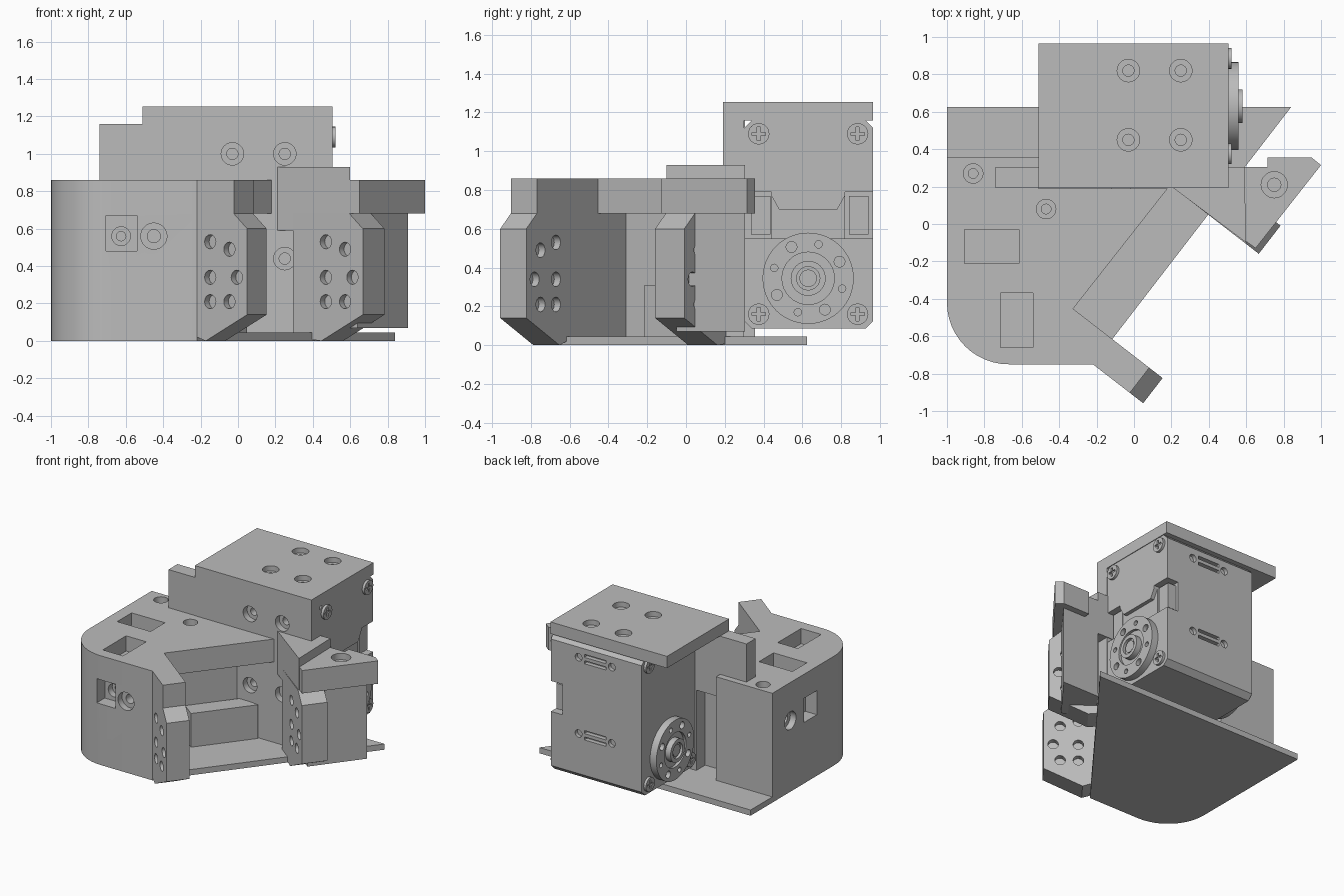
import bpy, bmesh, math
from mathutils import Matrix, Vector

cube = bpy.data.objects.get("Cube")
if cube:
    bpy.data.objects.remove(cube)

grey = bpy.data.materials.new("plain grey")
grey.use_nodes = True
COLOUR = (0.5, 0.5, 0.5, 1)
grey.diffuse_color = COLOUR
grey.node_tree.nodes["Principled BSDF"].inputs["Base Color"].default_value = COLOUR

# Slanted frame of the opening: u runs outward, d runs along the slanted edge
D = Vector((0.612, 0.791, 0))
U = Vector((0.791, -0.612, 0))
CORNER = Vector((-0.22, -0.75, 0))
X, Y, Z = Vector((1, 0, 0)), Vector((0, 1, 0)), Vector((0, 0, 1))


def slant(u, d):
    return tuple((CORNER + U * u + D * d).xy)


def finish(name, bm):
    bmesh.ops.recalc_face_normals(bm, faces=bm.faces)
    mesh = bpy.data.meshes.new(name)
    bm.to_mesh(mesh)
    bm.free()
    mesh.materials.append(grey)
    obj = bpy.data.objects.new(name, mesh)
    bpy.context.collection.objects.link(obj)
    return obj


def prism(name, pts, lo, hi, a=X, b=Y, n=Z, origin=Vector()):
    """Extrude a profile in the a/b plane from lo to hi along n."""
    bm = bmesh.new()
    rings = [[bm.verts.new(origin + a * p + b * q + n * h) for p, q in pts] for h in (lo, hi)]
    bm.faces.new(rings[0])
    bm.faces.new(rings[1])
    for i in range(len(pts)):
        j = (i + 1) % len(pts)
        bm.faces.new((rings[0][i], rings[0][j], rings[1][j], rings[1][i]))
    return finish(name, bm)


def box(name, x, y, z):
    return prism(name, [(x[0], y[0]), (x[1], y[0]), (x[1], y[1]), (x[0], y[1])], *z)


def cylinder(name, centre, axis, r, length, sides=32):
    bm = bmesh.new()
    m = Matrix.Translation(centre) @ axis.to_track_quat('Z', 'Y').to_matrix().to_4x4()
    bmesh.ops.create_cone(bm, cap_ends=True, segments=sides, radius1=r, radius2=r,
                          depth=length, matrix=m)
    return finish(name, bm)


def cut(obj, cutters):
    for c in cutters:
        mod = obj.modifiers.new("cut", 'BOOLEAN')
        mod.operation, mod.object, mod.solver = 'DIFFERENCE', c, 'EXACT'
        dg = bpy.context.evaluated_depsgraph_get()
        mesh = bpy.data.meshes.new_from_object(obj.evaluated_get(dg))
        obj.modifiers.clear()
        obj.data = mesh
        bpy.data.objects.remove(c)


def screw_hole(p, axis, r=0.06, deep=0.1):
    """Counterbore with a narrower hole below it, entering along -axis."""
    p = Vector(p)
    return [cylinder("cutter", p, axis, r, deep), cylinder("cutter", p, axis, r * 0.5, deep * 3.6)]


# Base plate and body share the rounded outer corner
arc = [(-0.67 - 0.33 * math.sin(t), -0.42 - 0.33 * math.cos(t))
       for t in [i * math.pi / 24 for i in range(13)]]
outer = arc[::-1]
base = prism("base_plate", outer + [(-0.22, -0.75), (0.84, 0.625), (-1, 0.625)], 0, 0.045)
wall = prism("body_wall", [(-1, 0.355)] + outer + [slant(0, 0), slant(0, 0.17), slant(-0.5, 0.17),
             (-0.14, 0.19), (-0.51, 0.19), (-0.51, 0.355)], 0.045, 0.68)
deck = prism("body_top", [(-1, 0.355)] + outer + [slant(0, 0), slant(0, 0.17), slant(-0.265, 0.17),
             (0.18, 0.19), (-0.51, 0.19), (-0.51, 0.355)], 0.68, 0.86)
deck_cutters = screw_hole((-0.86, 0.27, 0.86), Z, 0.052) + screw_hole((-0.47, 0.08, 0.86), Z, 0.052)
deck_cutters += [box("cutter", (-0.905, -0.615), (-0.21, -0.03), (0.74, 1)),
                 box("cutter", (-0.715, -0.54), (-0.66, -0.37), (0.74, 1))]
cut(deck, deck_cutters)
cut(wall, [box("cutter", (-0.705, -0.54), (-0.8, -0.65), (0.48, 0.67)),
           box("cutter", (-1.1, -0.9), (-0.2, -0.04), (0.48, 0.67))]
    + screw_hole((-0.625, -0.65, 0.56), Y, 0.05)
    + screw_hole((-0.45, -0.75, 0.56), Y, 0.07) + screw_hole((-1, 0.13, 0.56), X, 0.07))
prism("inner_step", [slant(-0.5, 0.4), slant(-0.36, 0.4), slant(-0.36, 0.9), slant(-0.5, 0.82)],
      0.045, 0.31)

# Two fingers facing each other across the opening
HOLES = [(0.09, 0.53), (0.09, 0.34), (0.09, 0.21), (0.22, 0.49), (0.27, 0.34), (0.22, 0.21)]
TIP = [(0.06, 0.0), (0.34, 0.14), (0.34, 0.6), (0.25, 0.68)]
for name, inner, d0, d1, top in (("left_finger", 0, 0, 0.17, 0.68), ("right_finger", -0.13, 1.01, 1.2, 0.68)):
    finger = prism(name, [(inner, 0.02)] + TIP + [(inner, top)], d0, d1, U, Z, D, CORNER)
    cutters = []
    for u, z in HOLES:
        for d in (d0, d1):
            p = CORNER + U * u + Z * z + D * d
            cutters.append(cylinder("cutter", p, D, 0.038, 0.08, 16))
    cut(finger, cutters)
prism("finger_cap", [slant(0, 0), slant(0.25, 0), slant(0.25, 0.17), slant(0, 0.17)], 0.68, 0.86)

# Right lobe: raised wedge, top slab and column below
lobe = prism("lobe_top", [slant(-0.25, 1.01), (0.65, -0.13), (1, 0.315), (0.95, 0.355), (0.715, 0.355),
             (0.715, 0.305), (0.3, 0.305)], 0.68, 0.86)
cut(lobe, screw_hole((0.75, 0.21, 0.86), Z, 0.07))
prism("lobe_column", [slant(0, 1.08), slant(0.25, 1.08), (0.91, 0.305), (0.59, 0.305)], 0.07, 0.68)
prism("lobe_wedge", [(0.2, 0.2), (0.6, -0.1), (0.59, 0.305), (0.33, 0.305)], 0.59, 0.93)

# Servo bracket: top plate, upright plate and side tab
plate = box("bracket_top", (-0.51, 0.505), (0.192, 0.965), (1.16, 1.253))
cut(plate, [c for x in (-0.03, 0.25) for y in (0.45, 0.82) for c in screw_hole((x, y, 1.253), Z, 0.06, 0.08)])
upright = box("bracket_front", (-0.3, 0.505), (0.192, 0.3), (0.045, 1.16))
cut(upright, [c for x, z in ((-0.03, 1), (0.25, 1), (0.25, 0.44), (-0.03, 0.44))
              for c in screw_hole((x, 0.192, z), Y)])
box("bracket_tab", (-0.74, -0.3), (0.192, 0.305), (0.68, 1.16))

# Servo case with chamfered long edges
k, y0, y1, z0, z1 = 0.04, 0.3, 0.965, 0.085, 1.16
case = prism("servo_case", [(y0 + k, z0), (y1 - k, z0), (y1, z0 + k), (y1, z1 - k), (y1 - k, z1),
             (y0 + k, z1), (y0, z1 - k), (y0, z0 + k)], -0.29, 0.5, Y, Z, X)
case_cutters = [box("cutter", (0.4, 0.6), (0.25, 0.44), (0.55, 0.79)),
                box("cutter", (0.4, 0.6), (0.82, 1), (0.55, 0.79)),
                prism("cutter", [(0.43, 0.79), (0.48, 0.7), (0.78, 0.7), (0.83, 0.79), (0.83, 0.55),
                      (0.43, 0.55)], 0.47, 0.6, Y, Z, X)]
for z in (0.44, 1.04):
    for s in (-0.025, 0.025):
        case_cutters.append(box("cutter", (0.02, 0.21), (0.93, 1), (z + s - 0.012, z + s + 0.012)))
    for x in (-0.03, 0.26):
        case_cutters.append(cylinder("cutter", Vector((x, 0.965, z)), Y, 0.03, 0.06, 16))
cut(case, case_cutters)
for y in (0.385, 0.89):
    box("connector", (0.4, 0.47), (y - 0.05, y + 0.05), (0.57, 0.77))

# Screws and output discs on both sides of the case
for side, face, label in ((1, 0.5, "left"), (-1, -0.29, "right")):
    for y in (0.375, 0.885):
        for z in (0.16, 1.09):
            c = Vector((face + side * 0.005, y, z))
            head = cylinder(label + "_screw", c, X, 0.055, 0.03, 24)
            slot = c.x + side * 0.015
            cut(head, [box("cutter", (slot - 0.012, slot + 0.012), (y - a, y + a), (z - b, z + b))
                       for a, b in ((0.035, 0.008), (0.008, 0.035))])
    c = Vector((face + side * 0.03, 0.63, 0.345))
    disc = cylinder(label + "_disc", c, X, 0.235, 0.055, 64)
    holes = [cylinder("cutter", c + X * side * 0.02, X, 0.135, 0.03)]
    for i in range(8):
        t = math.radians(28 + 45 * i)
        p = c + Vector((side * 0.025, 0.183 * math.cos(t), 0.183 * math.sin(t)))
        holes.append(cylinder("cutter", p, X, 0.028 if i % 2 == 0 else 0.019, 0.06, 16))
    cut(disc, holes)
    hub = cylinder(label + "_hub", c + X * side * 0.02, X, 0.09, 0.06)
    cut(hub, [cylinder("cutter", c + X * side * 0.05, X, 0.06, 0.04)])
    cylinder(label + "_hub_screw", c + X * side * 0.02, X, 0.045, 0.04, 24)

# Smooth the round parts, keep edges sharp
bpy.ops.object.select_all(action='DESELECT')
for o in bpy.context.collection.objects:
    if o.type == 'MESH' and o.data.materials and o.data.materials[0] == grey:
        o.select_set(True)
        bpy.context.view_layer.objects.active = o
bpy.ops.object.shade_smooth_by_angle(angle=math.radians(25))
